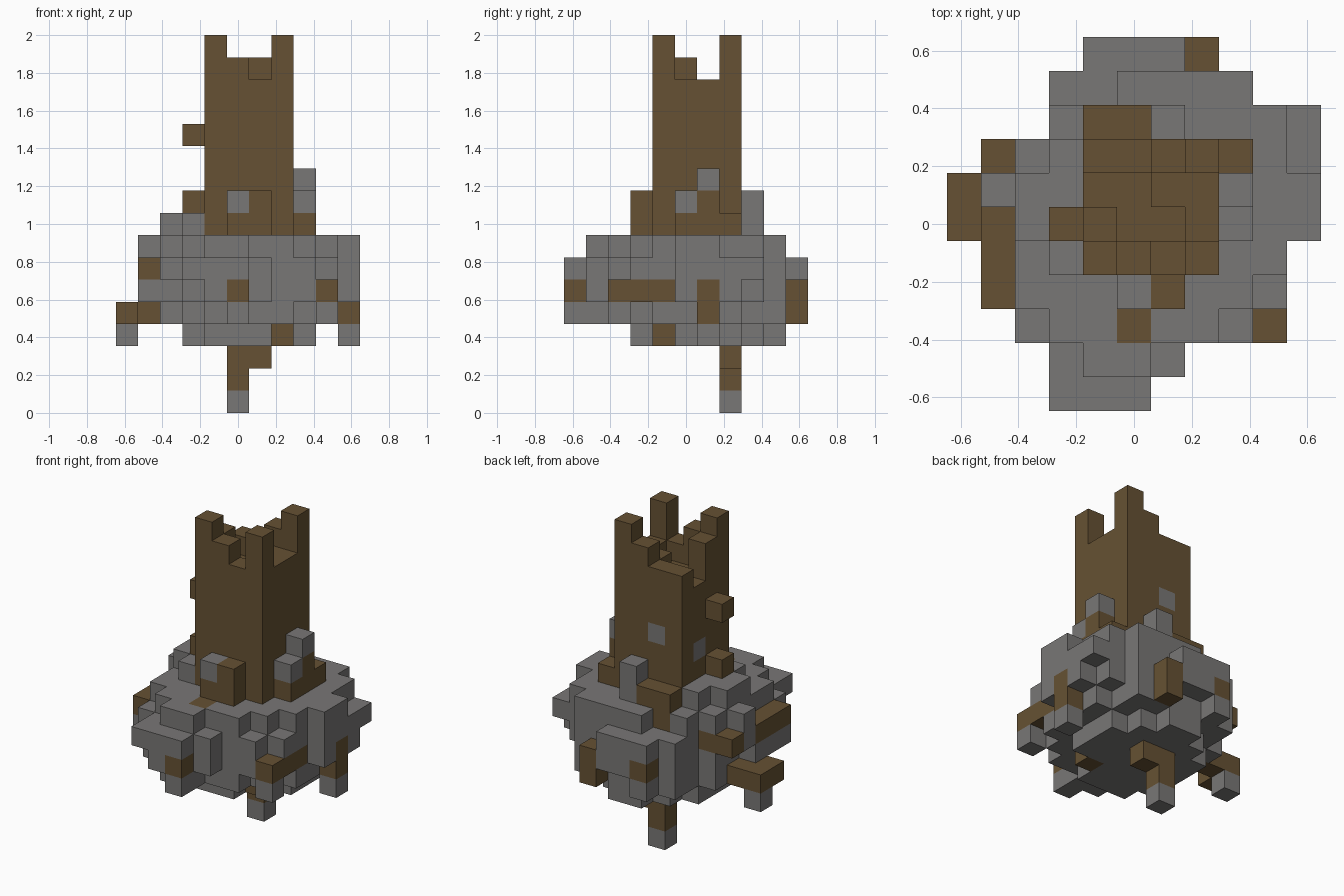
import bpy
import bmesh
from mathutils import Vector

old = bpy.data.objects.get("Cube")
if old:
    bpy.data.objects.remove(old, do_unlink=True)

SIZE = 2 / 17          # edge of one block
HALF = 5.5             # half the footprint, in blocks


def make_material(name, colour):
    mat = bpy.data.materials.new(name)
    mat.use_nodes = True
    mat.diffuse_color = colour
    mat.node_tree.nodes["Principled BSDF"].inputs["Base Color"].default_value = colour
    return mat


stone_grey = make_material("stone_grey", (0.19, 0.184, 0.18, 1))
bark_brown = make_material("bark_brown", (0.133, 0.083, 0.033, 1))

# Every filled block maps to the part that owns it; later parts replace earlier ones.
blocks = {}


def rows(part, level, first_row, spans):
    """Fill one level, row by row from front to back."""
    for row, (left, right) in enumerate(spans, first_row):
        for column in range(left, right + 1):
            blocks[column, row, level] = part


def pillar(part, column, row, bottom, top):
    """Fill one upright column of blocks, both ends included."""
    for level in range(bottom, top + 1):
        blocks[column, row, level] = part


# Rounded mass of rock, from the underside to the ledge round the trunk
rows("rock_base", 3, 3, [(4, 6), (3, 7), (3, 8), (3, 8), (3, 8), (4, 7), (5, 6)])
rows("rock_base", 4, 1, [(4, 5), (4, 7), (3, 8), (3, 9), (2, 9), (2, 9), (2, 9),
                         (3, 8), (3, 8)])
rows("rock_base", 5, 0, [(4, 5), (3, 6), (3, 8), (1, 9), (1, 9), (1, 10), (2, 10),
                         (2, 10), (3, 9), (3, 8), (4, 7)])
rows("rock_base", 6, 0, [(3, 5), (3, 6), (2, 8), (1, 9), (1, 9), (1, 10), (1, 10),
                         (1, 10), (3, 10), (3, 8), (4, 6)])
rows("rock_base", 7, 1, [(4, 5), (3, 7), (2, 8), (2, 9), (2, 10), (1, 10), (2, 9),
                         (3, 9), (5, 8)])
rows("rock_base", 8, 4, [(3, 3), (2, 3), (2, 3), (3, 3)])

# Square trunk with a broken, hollow top: last level of each column, front to back
broken_top = [(16, 15, 14, 16),
              (15, 13, 13, 14),
              (13, 13, 14, 14),
              (14, 14, 15, 16)]
for row, heights in enumerate(broken_top, 4):
    for column, top in enumerate(heights, 4):
        pillar("trunk", column, row, 8, top)

# Broken branch stub
pillar("branch_stub", 3, 5, 12, 12)

# Buttress roots against the foot of the trunk
for column, row, bottom, top in [(6, 3, 8, 9), (5, 3, 8, 8), (5, 2, 7, 7),
                                 (8, 5, 8, 8), (8, 6, 8, 9), (8, 7, 8, 8),
                                 (3, 5, 8, 9), (4, 8, 7, 8), (5, 8, 8, 8)]:
    pillar("buttress_roots", column, row, bottom, top)

# Roots breaking out of the rock
for column, row, bottom, top in [(5, 0, 5, 5), (9, 2, 5, 5), (9, 3, 5, 5),
                                 (9, 4, 5, 5), (10, 6, 4, 5), (7, 10, 4, 5),
                                 (4, 10, 5, 5), (1, 3, 6, 6), (1, 4, 6, 6),
                                 (1, 5, 6, 6), (1, 7, 6, 6), (2, 7, 6, 6),
                                 (0, 5, 4, 4), (0, 6, 4, 4), (1, 6, 4, 4),
                                 (2, 6, 4, 4), (7, 4, 3, 3)]:
    pillar("outer_roots", column, row, bottom, top)

# Root hanging beneath the rock
pillar("hanging_root", 5, 7, 1, 2)
pillar("hanging_root", 6, 7, 2, 2)

# Stones at the root tips and stuck to the trunk
for column, row, bottom, top in [(5, 7, 0, 0), (5, 0, 4, 4), (9, 2, 4, 4),
                                 (10, 6, 3, 3), (0, 6, 3, 3), (4, 10, 4, 4)]:
    pillar("root_tip_stones", column, row, bottom, top)
for column, row, bottom, top in [(5, 3, 9, 9), (8, 5, 9, 9), (8, 6, 10, 10),
                                 (6, 8, 8, 9), (5, 7, 11, 11), (4, 6, 10, 10)]:
    pillar("trunk_stones", column, row, bottom, top)

GREY_PARTS = {"rock_base", "root_tip_stones", "trunk_stones"}


def add_block_faces(bm, cell):
    """Add the sides of a block that are not covered by a neighbour."""
    centre = Vector(cell) + Vector((0.5 - HALF, 0.5 - HALF, 0.5))
    for axis in range(3):
        for sign in (-1, 1):
            neighbour = list(cell)
            neighbour[axis] += sign
            if tuple(neighbour) in blocks:
                continue
            normal, u, v = Vector(), Vector(), Vector()
            normal[axis] = sign / 2
            u[(axis + 1) % 3] = sign / 2
            v[(axis + 2) % 3] = 1 / 2
            corners = (-u - v, u - v, u + v, v - u)
            bm.faces.new([bm.verts.new((centre + normal + c) * SIZE) for c in corners])


# One object per part, made of its exposed block faces
for part in sorted(set(blocks.values())):
    bm = bmesh.new()
    for cell, owner in blocks.items():
        if owner == part:
            add_block_faces(bm, cell)
    bmesh.ops.remove_doubles(bm, verts=bm.verts, dist=SIZE / 100)
    mesh = bpy.data.meshes.new(part)
    bm.to_mesh(mesh)
    bm.free()
    mesh.materials.append(stone_grey if part in GREY_PARTS else bark_brown)
    bpy.context.collection.objects.link(bpy.data.objects.new(part, mesh))
